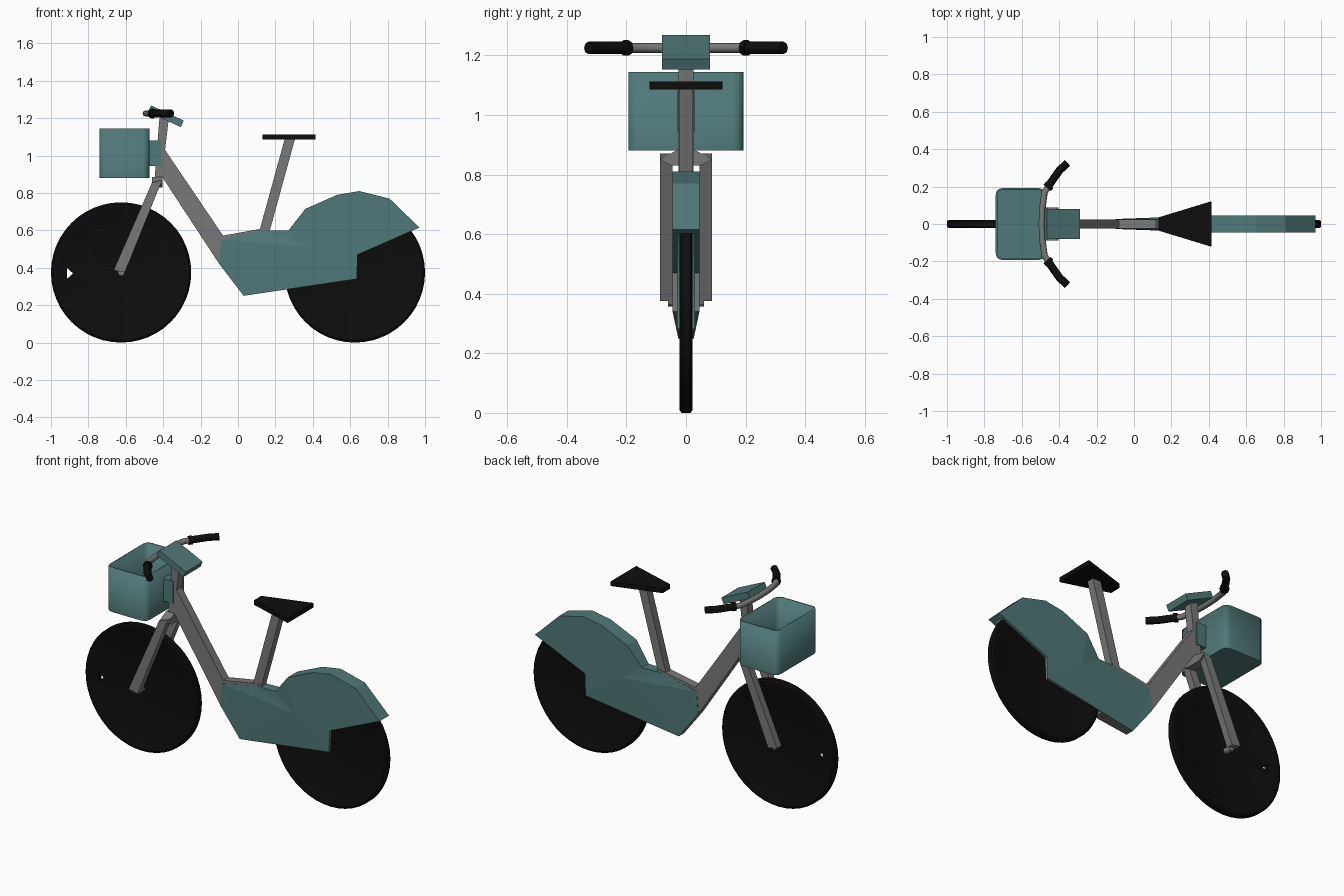
import bpy, bmesh, math
from mathutils import Vector, Matrix

cube = bpy.data.objects.get("Cube")
if cube:
    bpy.data.objects.remove(cube)


def material(name, rgb):
    m = bpy.data.materials.new(name)
    m.use_nodes = True
    m.diffuse_color = (*rgb, 1)
    m.node_tree.nodes["Principled BSDF"].inputs["Base Color"].default_value = (*rgb, 1)
    return m


TEAL = material("teal paint", (0.08, 0.19, 0.19))
GREY = material("grey metal", (0.19, 0.19, 0.19))
BLACK = material("black rubber", (0.004, 0.004, 0.004))


def finish(bm, name, *mats):
    bmesh.ops.recalc_face_normals(bm, faces=bm.faces)
    me = bpy.data.meshes.new(name)
    bm.to_mesh(me)
    bm.free()
    ob = bpy.data.objects.new(name, me)
    bpy.context.collection.objects.link(ob)
    for m in mats:
        me.materials.append(m)
    return ob


def prism(name, mat, outline, low, high, axis="y"):
    """Extrude an (x,z), (y,z) or (x,y) outline along the remaining axis."""
    place = {"y": lambda a, b, t: (a, t, b),
             "x": lambda a, b, t: (t, a, b),
             "z": lambda a, b, t: (a, b, t)}[axis]
    bm = bmesh.new()
    face = bm.faces.new([bm.verts.new(place(a, b, low)) for a, b in outline])
    ext = bmesh.ops.extrude_face_region(bm, geom=[face])["geom"]
    move = Vector(place(0, 0, high - low))
    bmesh.ops.translate(bm, vec=move, verts=[v for v in ext if isinstance(v, bmesh.types.BMVert)])
    return finish(bm, name, *([mat] if mat else []))


def box(name, mat, x, y, z):
    return prism(name, mat, [(x[0], z[0]), (x[1], z[0]), (x[1], z[1]), (x[0], z[1])], *y)


def lathe(name, mat, profile, x, z, steps=48):
    """Spin a (radius, y) profile around a sideways axle."""
    bm = bmesh.new()
    vs = [bm.verts.new((x + r, y, z)) for r, y in profile]
    es = [bm.edges.new(pair) for pair in zip(vs, vs[1:])]
    bmesh.ops.spin(bm, geom=vs + es, cent=(x, 0, z), axis=(0, 1, 0),
                   angle=math.tau, steps=steps, use_merge=True)
    bmesh.ops.remove_doubles(bm, verts=bm.verts, dist=0.0005)
    return finish(bm, name, *([mat] if mat else []))


def cut(ob, cutter):
    mod = ob.modifiers.new("cut", "BOOLEAN")
    mod.operation, mod.object, mod.solver = "DIFFERENCE", cutter, "EXACT"
    cutter.hide_render = True
    cutter.hide_set(True)


def tube(name, mat, points, radius):
    cu = bpy.data.curves.new(name, "CURVE")
    cu.dimensions = "3D"
    cu.bevel_depth, cu.bevel_resolution, cu.use_fill_caps = radius, 2, True
    sp = cu.splines.new("POLY")
    sp.points.add(len(points) - 1)
    for p, co in zip(sp.points, points):
        p.co = (*co, 1)
        p.radius = 1
    cu.materials.append(mat)
    ob = bpy.data.objects.new(name, cu)
    bpy.context.collection.objects.link(ob)
    return ob


# Wheels: disc covers set slightly inside the tyres
R, HUB = 0.375, 0.625
half = [(0, 0.014), (0.32, 0.014), (0.335, 0.022), (0.365, 0.022), (R, 0.015)]
wheel = half + [(r, -y) for r, y in reversed(half)]
front_wheel = lathe("front_wheel", BLACK, wheel, -HUB, R)
rear_wheel = lathe("rear_wheel", BLACK, wheel, HUB, R)
valve_cutter = prism("valve_cutter", BLACK, [(-0.915, 0.4), (-0.915, 0.34), (-0.882, 0.37)], -0.1, 0.1)
cut(front_wheel, valve_cutter)

# Frame: head tube, sloping down tube and low top rail
prism("frame", GREY, [(-0.42, 1.2), (-0.37, 1.2), (-0.39, 1.03), (-0.08, 0.572), (0.17, 0.617),
                      (0.17, 0.57), (-0.05, 0.52), (-0.1, 0.42), (-0.405, 0.885), (-0.445, 0.885)],
      -0.025, 0.025)

# Fork with slanted crown and two legs
prism("fork_crown", GREY, [(-0.088, 0.85), (-0.025, 0.885), (0.025, 0.885), (0.088, 0.85),
                           (0.05, 0.83), (-0.05, 0.83)], -0.46, -0.405, "x")
leg = [(-0.46, 0.855), (-0.405, 0.87), (-0.605, 0.375), (-0.665, 0.387)]
for side, lo, hi in (("right", -0.088, -0.045), ("left", 0.045, 0.088)):
    prism(side + "_fork_leg", GREY, leg, lo, hi)
lathe("front_axle", GREY, [(0, -0.06), (0.018, -0.06), (0.018, 0.06), (0, 0.06)], -HUB, R, 12)

# Seat post and wedge saddle
prism("seat_post", GREY, [(0.11, 0.58), (0.165, 0.58), (0.305, 1.09), (0.25, 1.09)], -0.023, 0.023)
prism("saddle", BLACK, [(0.13, -0.035), (0.415, -0.122), (0.415, 0.122), (0.13, 0.035)],
      1.085, 1.112, "z")

# Motor housing and rear fender: outline corners as (x, z, half width)
corner = {
    "a": (-0.09, 0.55, 0.027), "b": (0.13, 0.6, 0.025), "c": (0.27, 0.6, 0.032),
    "d": (0.36, 0.715, 0.045), "e": (0.53, 0.79, 0.045), "f": (0.65, 0.81, 0.045),
    "g": (0.81, 0.77, 0.045), "h": (0.97, 0.615, 0.045), "i": (0.64, 0.47, 0.045),
    "j": (0.635, 0.34, 0.045), "k": (0.03, 0.25, 0.026), "l": (-0.1, 0.42, 0.027),
    "m": (0.4, 0.51, 0.045)}
bm = bmesh.new()
sides = [{n: bm.verts.new((x, s * w, z)) for n, (x, z, w) in corner.items()} for s in (-1, 1)]
for v in sides:
    for panel in ("defghim", "cdm", "bcm", "abm", "amk", "akl", "kmj", "mij"):
        bm.faces.new([v[n] for n in panel])
rim = "abcdefghijkl"
for p, q in zip(rim, rim[1:] + rim[0]):
    f = bm.faces.new([sides[0][p], sides[0][q], sides[1][q], sides[1][p]])
    f.material_index = int(p + q in ("ij", "jk", "kl"))
housing = finish(bm, "rear_housing", TEAL, GREY)
slot = [(0, -0.028), (0.39, -0.028), (0.39, 0.028), (0, 0.028)]
cut(housing, lathe("wheel_slot_cutter", TEAL, slot, HUB, R))

# Basket: open box with rounded upright corners
bm = bmesh.new()
bmesh.ops.create_cube(bm, size=1, matrix=Matrix.Translation((-0.607, 0, 1.0125))
                      @ Matrix.Diagonal((0.265, 0.385, 0.265, 1)))
upright = [e for e in bm.edges if abs(e.verts[0].co.z - e.verts[1].co.z) > 0.1]
bmesh.ops.bevel(bm, geom=upright, offset=0.035, segments=3, profile=0.5, affect="EDGES")
bmesh.ops.delete(bm, geom=[f for f in bm.faces if f.calc_center_median().z > 1.14], context="FACES_ONLY")
basket = finish(bm, "basket", TEAL)
wall = basket.modifiers.new("wall", "SOLIDIFY")
wall.thickness, wall.offset = 0.01, -1
box("basket_mount", TEAL, (-0.477, -0.41), (-0.03, 0.03), (0.945, 1.08))

# Tilted control console above the stem
prism("console", TEAL, [(-0.465, 1.268), (-0.29, 1.187), (-0.306, 1.152), (-0.481, 1.233)], -0.08, 0.08)

# Swept handlebar with grips and collars
Z = 1.225
arm = [(-0.478, 0.17), (-0.49, 0.08)]
sweep = [(-0.45, 0.21)] + arm + [(-0.493, 0)]
path = sweep + [(x, -y) for x, y in reversed(sweep[:-1])]
tube("handlebar", GREY, [(x, y, Z) for x, y in path], 0.017)
for side, s in (("right", -1), ("left", 1)):
    tube(side + "_grip", BLACK, [(x, s * y, Z) for x, y in
                                 ((-0.463, 0.195), (-0.435, 0.235), (-0.4, 0.285), (-0.356, 0.327))], 0.021)
    tube(side + "_grip_collar", BLACK, [(-0.464, s * 0.193, Z), (-0.451, s * 0.209, Z)], 0.026)

# Soft shading on the round parts, crisp edges kept
bpy.ops.object.select_all(action="DESELECT")
for ob in (front_wheel, rear_wheel, basket):
    ob.select_set(True)
bpy.context.view_layer.objects.active = front_wheel
bpy.ops.object.shade_smooth_by_angle(angle=math.radians(35))
